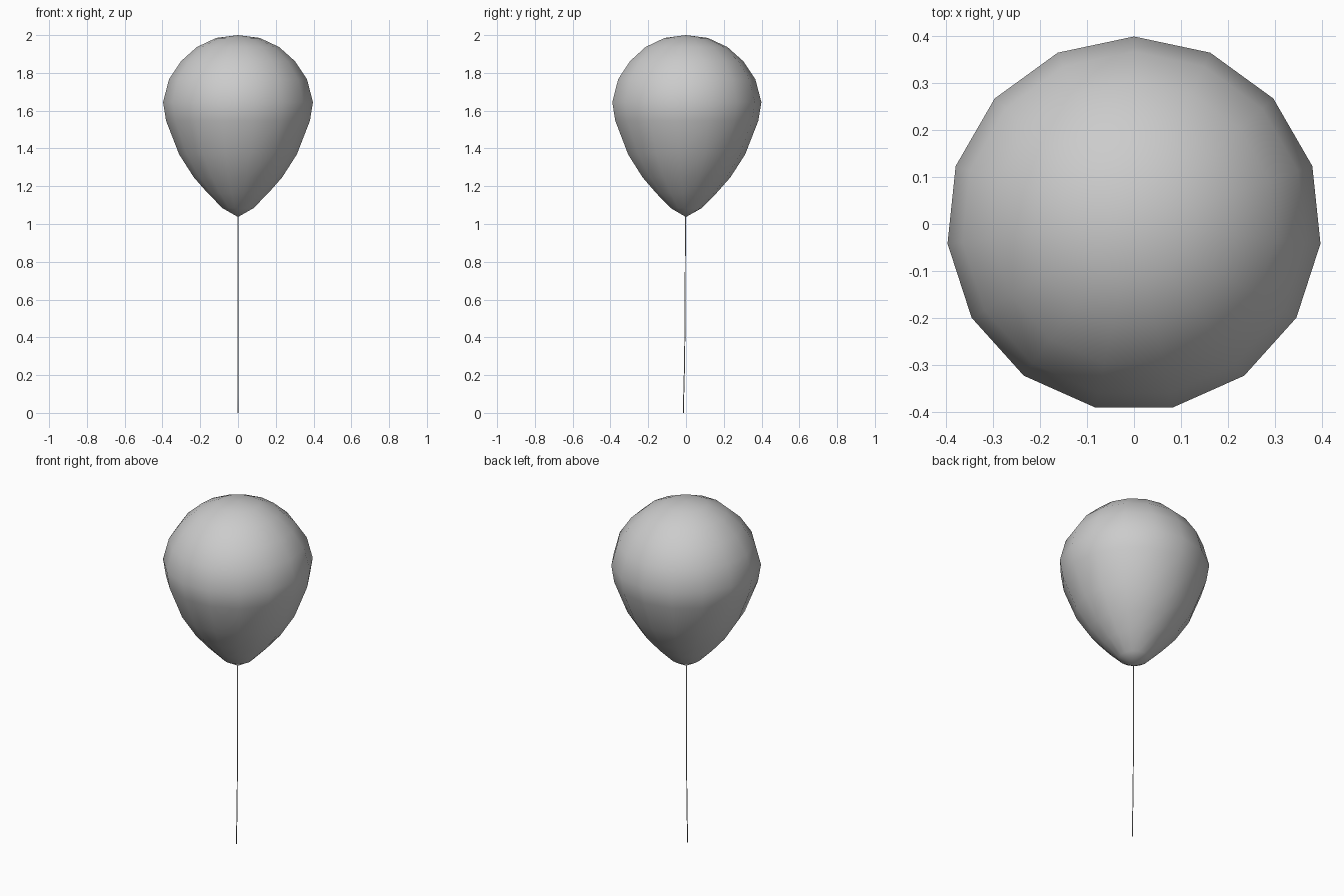
import bpy, bmesh
from math import sin, cos, pi

if "Cube" in bpy.data.objects:
    bpy.data.objects.remove(bpy.data.objects["Cube"])


def make_object(name, bm):
    bmesh.ops.recalc_face_normals(bm, faces=bm.faces)
    for f in bm.faces:
        f.smooth = True
    mesh = bpy.data.meshes.new(name)
    bm.to_mesh(mesh)
    bm.free()
    obj = bpy.data.objects.new(name, mesh)
    bpy.context.collection.objects.link(obj)
    return obj


def loft(name, rings, sides):
    """Skin circular rings given as (centre y, z, radius); close the ends with points."""
    bm = bmesh.new()
    loops = []
    for y, z, r in rings:
        if r == 0:
            loops.append([bm.verts.new((0, y, z))] * sides)
        else:
            angles = [pi / 2 + 2 * pi * i / sides for i in range(sides)]
            loops.append([bm.verts.new((r * cos(a), y + r * sin(a), z)) for a in angles])
    for lower, upper in zip(loops, loops[1:]):
        for i in range(sides):
            j = (i + 1) % sides
            corners = dict.fromkeys((lower[i], lower[j], upper[j], upper[i]))
            bm.faces.new(list(corners))
    return make_object(name, bm)


# Balloon: fifteen-sided teardrop, smooth shaded
profile = [(0, 1.037), (0.081, 1.083), (0.16, 1.162), (0.235, 1.247),
           (0.313, 1.368), (0.383, 1.547), (0.399, 1.645), (0.367, 1.767),
           (0.303, 1.862), (0.219, 1.937), (0.116, 1.985), (0, 2.0)]
loft("balloon", [(0, z, r) for r, z in profile], 15)

# String: thin strand bending slightly forward near the bottom
path = [(-0.014, 0), (-0.012, 0.1), (-0.008, 0.25), (-0.005, 0.5), (-0.003, 1.06)]
rings = [(y, z, 0.0025) for y, z in path]
loft("string", [(-0.014, 0, 0)] + rings + [(-0.003, 1.06, 0)], 6)
